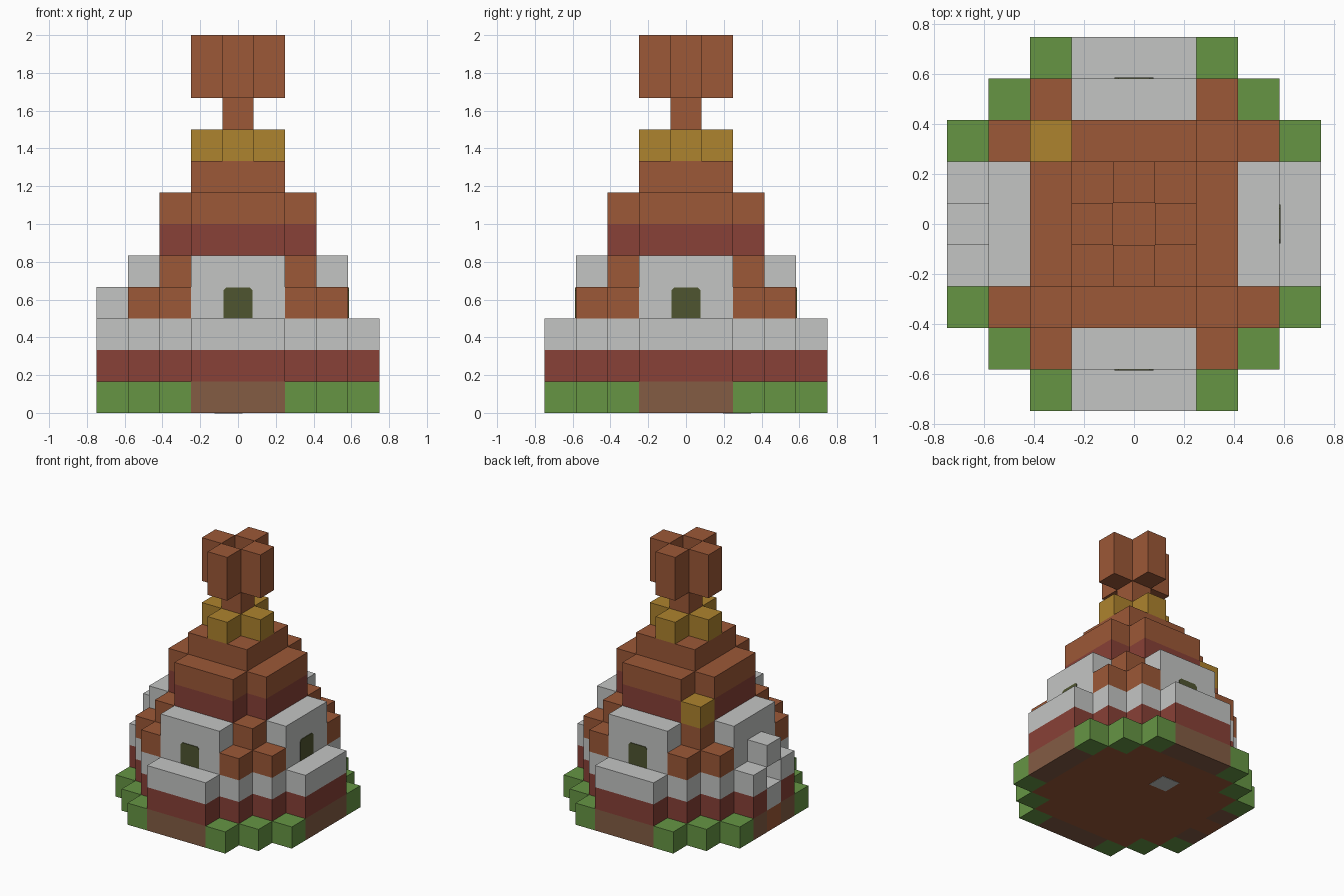
import bpy
import bmesh
import math
from mathutils import Vector

if "Cube" in bpy.data.objects:
    bpy.data.objects.remove(bpy.data.objects["Cube"], do_unlink=True)

U = 1 / 6  # edge of one building block


def material(name, rgb):
    lin = [(c / 255 / 12.92) if c < 11 else ((c / 255 + 0.055) / 1.055) ** 2.4 for c in rgb]
    mat = bpy.data.materials.new(name)
    mat.use_nodes = True
    mat.diffuse_color = (*lin, 1)
    bsdf = mat.node_tree.nodes["Principled BSDF"]
    bsdf.inputs["Base Color"].default_value = (*lin, 1)
    bsdf.inputs["Roughness"].default_value = 0.9
    return mat


MATS = {
    "clay": material("clay brown", (156, 88, 55)),
    "brick": material("brick red", (136, 65, 55)),
    "plaster": material("pale grey plaster", (196, 197, 196)),
    "grass": material("grass green", (102, 149, 68)),
    "earth": material("earth brown", (131, 92, 68)),
    "gold": material("dull gold", (174, 131, 46)),
    "olive": material("dark olive", (79, 85, 48)),
}

# Every block: grid cell -> (part name, colour)
blocks = {}


def fill(layers, rule, part, colour):
    for k in layers:
        for i in range(-4, 5):
            for j in range(-4, 5):
                if rule(abs(i), abs(j)):
                    blocks[i, j, k] = (part, colour)


def put(cell, part, colour):
    blocks[cell] = (part, colour)


# Ground: solid floor, earth strips on the four sides, grass steps at the corners
fill([0], lambda a, b: a + b <= 5, "floor", "clay")
fill([0], lambda a, b: max(a, b) == 4 and min(a, b) <= 1, "earth_strips", "earth")
fill([0], lambda a, b: a + b == 6, "grass_steps", "grass")

# Lower walls
fill([1], lambda a, b: a + b <= 5, "brick_course", "brick")
fill([2], lambda a, b: a + b <= 5, "lower_ledge", "plaster")

# Window storey with corner buttresses
fill([3], lambda a, b: a + b <= 5 and max(a, b) <= 3, "buttresses", "clay")
fill([4], lambda a, b: a == b == 2, "buttresses", "clay")
fill([3, 4], lambda a, b: a + b <= 4 and max(a, b) <= 3 and min(a, b) <= 1,
     "window_walls", "plaster")

# Stepped roof
fill([5], lambda a, b: a + b <= 3 and max(a, b) <= 2, "roof_band", "brick")
fill([6], lambda a, b: a + b <= 3 and max(a, b) <= 2, "roof", "clay")
fill([7], lambda a, b: max(a, b) <= 1, "roof", "clay")

# Finial: gold collar, stem and four-armed head with a sunken middle
fill([8], lambda a, b: a + b == 1, "gold_collar", "gold")
fill([8, 9, 10], lambda a, b: a + b == 0, "finial_stem", "clay")
fill([10, 11], lambda a, b: a + b == 1, "finial_head", "clay")

# Gold block on one buttress
put((-2, 2, 5), "gold_block", "gold")

# Ring opening on the -x side
del blocks[-4, 0, 2]
put((-4, 0, 3), "ring_top", "plaster")
put((-4, 0, 1), "ring_bottom", "plaster")
put((-4, 0, 0), "ring_foot", "clay")


def block_faces(bm, cell):
    """Add the sides of a block that no other block covers."""
    centre = Vector(cell) + Vector((0, 0, 0.5))
    for axis in range(3):
        for sign in (-1, 1):
            step = [0, 0, 0]
            step[axis] = sign
            n = Vector(step)
            if tuple(c + s for c, s in zip(cell, step)) in blocks:
                continue
            u = Vector([float(a == (axis + 1) % 3) for a in range(3)])
            v = n.cross(u)
            ring = [(-1, -1), (1, -1), (1, 1), (-1, 1)]
            bm.faces.new([bm.verts.new((centre + (n + u * p + v * q) / 2) * U)
                          for p, q in ring])


def finish(name, bm, colour):
    mesh = bpy.data.meshes.new(name)
    bm.to_mesh(mesh)
    bm.free()
    mesh.materials.append(MATS[colour])
    obj = bpy.data.objects.new(name, mesh)
    bpy.context.collection.objects.link(obj)
    return obj


# One object for each part, with flat areas merged
for part, colour in dict.fromkeys(blocks.values()):
    bm = bmesh.new()
    for cell, value in blocks.items():
        if value == (part, colour):
            block_faces(bm, cell)
    bmesh.ops.remove_doubles(bm, verts=bm.verts[:], dist=0.001)
    bmesh.ops.dissolve_limit(bm, angle_limit=0.01, verts=bm.verts[:], edges=bm.edges[:])
    finish(part, bm, colour)


def plate(name, outline, depth, colour):
    """Thin upright plate in the xz plane, growing towards -y."""
    bm = bmesh.new()
    face = bm.faces.new([bm.verts.new((x, 0, z)) for x, z in outline])
    out = bmesh.ops.extrude_face_region(bm, geom=[face])
    moved = [g for g in out["geom"] if isinstance(g, bmesh.types.BMVert)]
    bmesh.ops.translate(bm, verts=moved, vec=(0, -depth, 0))
    bmesh.ops.recalc_face_normals(bm, faces=bm.faces[:])
    return finish(name, bm, colour)


# Windows with clipped upper corners
w, h, c = 0.078, 0.162, 0.015
window = [(-w, 0), (w, 0), (w, h - c), (w - c, h), (c - w, h), (-w, h - c)]
for side, turn in (("front", 0), ("left", 1), ("back", 2)):
    obj = plate(side + "_window", window, 0.005, "olive")
    angle = turn * math.pi / 2
    obj.rotation_euler.z = angle
    obj.location = (3.5 * U * math.sin(angle), -3.5 * U * math.cos(angle), 3 * U + 0.002)

# Pale tile set in the underside
s = 0.075
tile = plate("underside_tile", [(-s, -s), (s, -s), (s, s), (-s, s)], 0.002, "plaster")
tile.rotation_euler.x = math.pi / 2
tile.location = (-0.05, 0.27, 0)
